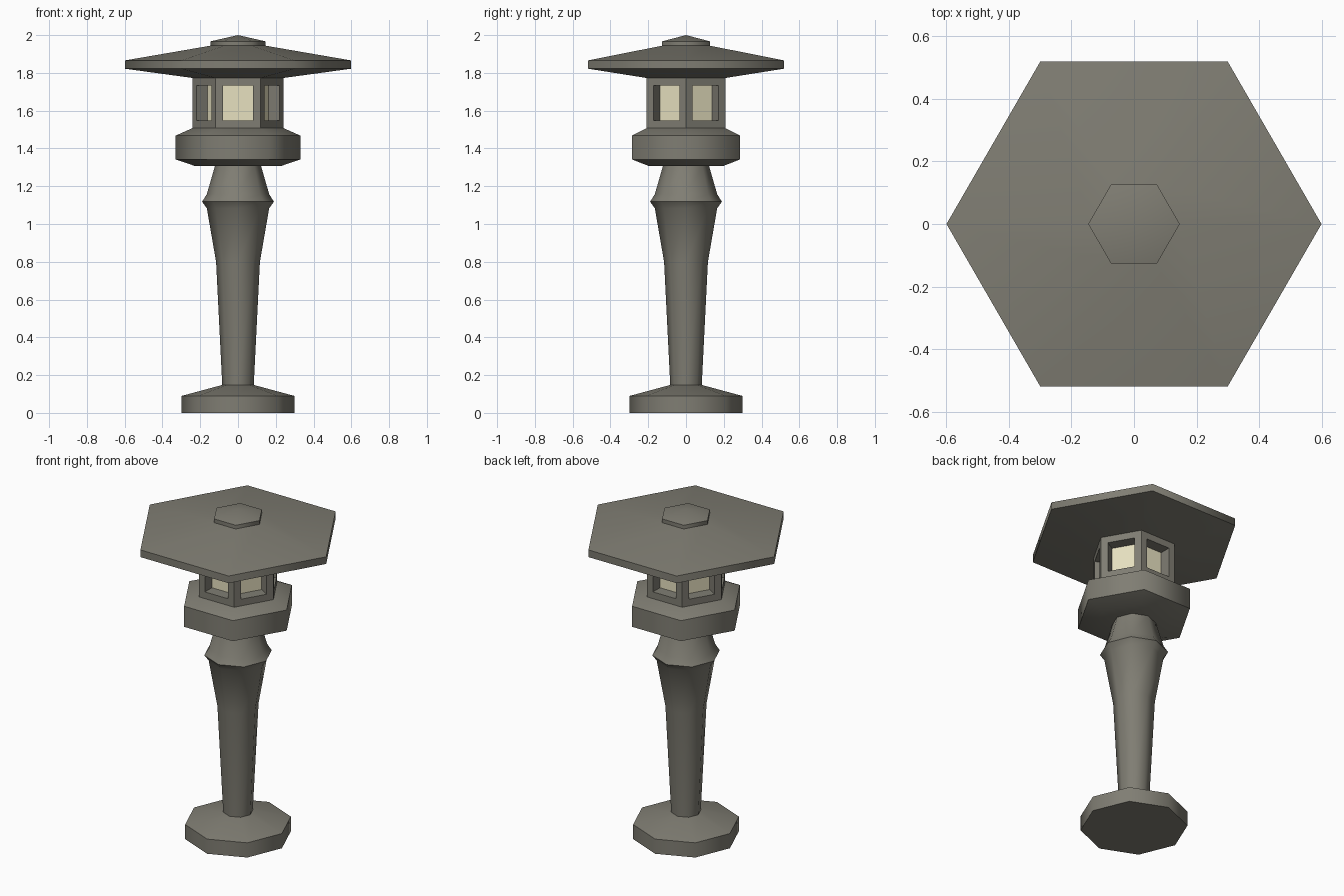
import bpy, bmesh, math

if "Cube" in bpy.data.objects:
    bpy.data.objects.remove(bpy.data.objects["Cube"])


def material(name, rgb):
    m = bpy.data.materials.new(name)
    m.diffuse_color = (*rgb, 1.0)
    m.use_nodes = True
    m.node_tree.nodes["Principled BSDF"].inputs["Base Color"].default_value = m.diffuse_color
    return m


STONE = material("weathered_stone", (0.215, 0.207, 0.172))
GLOW = material("pale_window", (0.82, 0.77, 0.54))


def lathe(name, sides, profile, smooth=True):
    """Stack polygon rings from (radius, z) pairs; radius 0 makes a tip."""
    bm = bmesh.new()
    rings = []
    for r, z in profile:
        if r == 0:
            rings.append([bm.verts.new((0, 0, z))])
        else:
            rings.append([bm.verts.new((r * math.cos(math.tau * i / sides),
                                        r * math.sin(math.tau * i / sides), z))
                          for i in range(sides)])
    for a, b in zip(rings, rings[1:]):
        for i in range(sides):
            j = (i + 1) % sides
            if len(b) == 1:
                bm.faces.new((a[i], a[j], b[0]))
            else:
                bm.faces.new((a[i], a[j], b[j], b[i]))
    bm.faces.new(rings[0][::-1])
    if len(rings[-1]) > 1:
        bm.faces.new(rings[-1])
    bm.normal_update()
    mesh = bpy.data.meshes.new(name)
    bm.to_mesh(mesh)
    bm.free()
    mesh.materials.append(STONE)
    if smooth:
        # sides blend together, rims and steps stay sharp
        mesh.shade_smooth()
        mesh.set_sharp_from_angle(angle=math.radians(62))
    obj = bpy.data.objects.new(name, mesh)
    bpy.context.collection.objects.link(obj)
    return obj


# octagonal foot and post
lathe("base", 8, [(0.298, 0), (0.298, 0.09), (0.083, 0.148)])
lathe("post", 8, [(0.083, 0.14), (0.116, 0.8), (0.165, 1.083), (0.19, 1.118),
                  (0.165, 1.158), (0.122, 1.307)])

# hexagonal platform
lathe("platform", 6, [(0.225, 1.306), (0.33, 1.342), (0.33, 1.468), (0.24, 1.508)])

# lamp house with a recessed window in each side
house = lathe("lamp_house", 6, [(0.24, 1.508), (0.24, 1.773)], smooth=False)
house.data.materials.append(GLOW)
bm = bmesh.new()
bm.from_mesh(house.data)
windows = [f for f in bm.faces if abs(f.normal.z) < 0.1]
bmesh.ops.inset_individual(bm, faces=windows, thickness=0.041, use_even_offset=True)
bmesh.ops.inset_individual(bm, faces=windows, thickness=0.0, depth=-0.068)
for f in windows:
    f.material_index = 1
bm.to_mesh(house.data)
bm.free()

# roof and cap
lathe("roof", 6, [(0.24, 1.773), (0.598, 1.822), (0.598, 1.866), (0.14, 1.945)])
lathe("roof_cap", 6, [(0.146, 1.942), (0.146, 1.967), (0, 2.0)])
